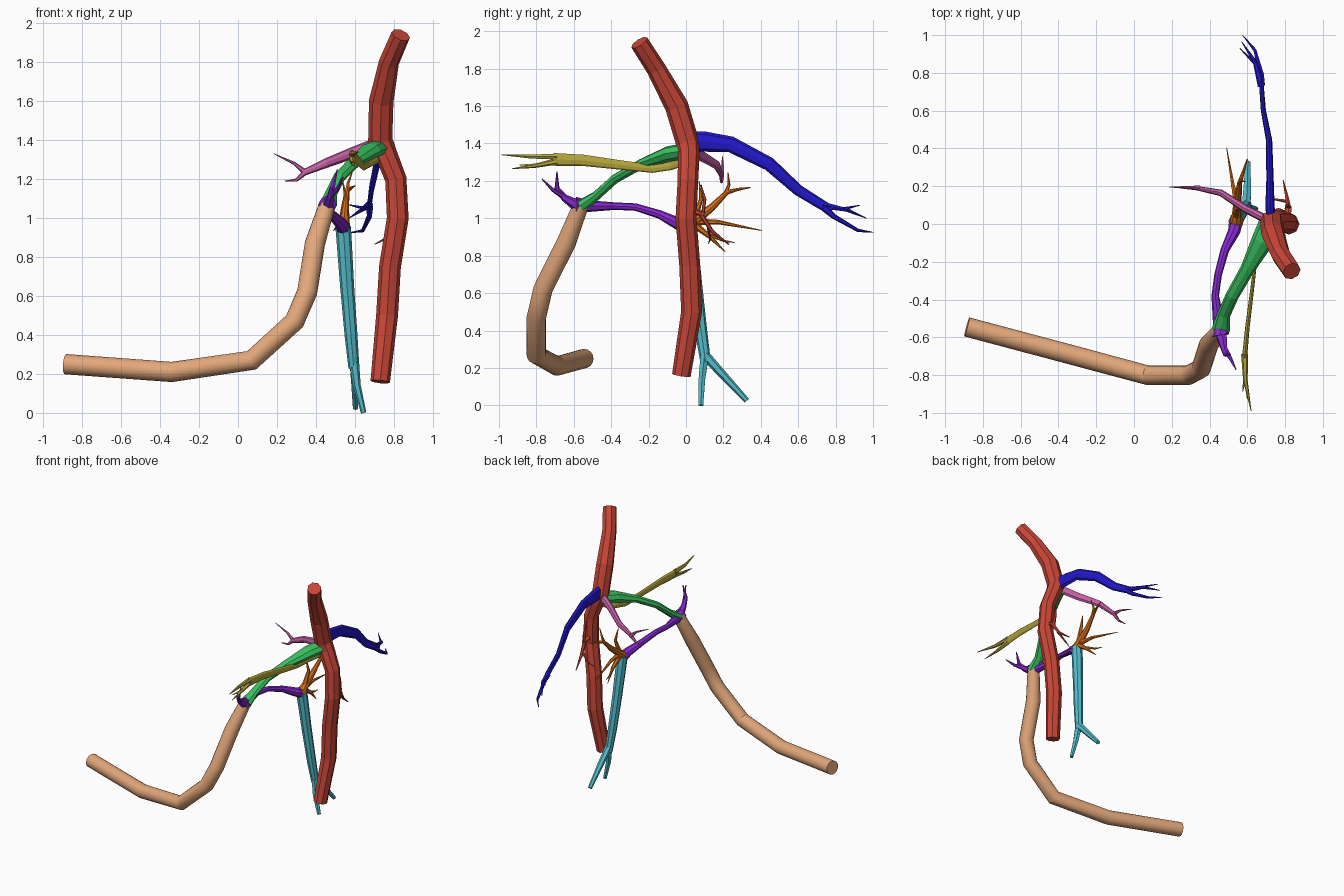
import bpy, bmesh, math
from mathutils import Vector


def srgb(c):
    return tuple((v / 255) ** 2.2 for v in c) + (1.0,)


def tube(bm, pts, sides=8, flat=1.0):
    """Lofted tube through (x, y, z, radius); flat = horizontal width / height."""
    ps = [Vector(p[:3]) for p in pts]
    tans = []
    for i in range(len(ps)):
        t = Vector((0, 0, 0))
        if i > 0:
            t += (ps[i] - ps[i - 1]).normalized()
        if i < len(ps) - 1:
            t += (ps[i + 1] - ps[i]).normalized()
        tans.append(t.normalized())
    axes = [Vector((0, 0, 1)), Vector((0, 1, 0)), Vector((1, 0, 0))]
    ref = axes[0] if flat != 1 else min(axes, key=lambda a: max(abs(a.dot(t)) for t in tans))
    rings = []
    for p, t, q in zip(ps, tans, pts):
        u = t.cross(ref).normalized()
        v = u.cross(t)
        rings.append([bm.verts.new(p + q[3] * (u * math.cos(a) * flat + v * math.sin(a)))
                      for a in (2 * math.pi * k / sides for k in range(sides))])
    for a, b in zip(rings, rings[1:]):
        for k in range(sides):
            n = (k + 1) % sides
            bm.faces.new((a[k], a[n], b[n], b[k]))
    bm.faces.new(rings[0])
    bm.faces.new(rings[-1])


def vessel(name, color, main, twigs=(), sides=8, flat=1.0):
    bm = bmesh.new()
    tube(bm, main, sides, flat)
    for t in twigs:
        tube(bm, t, 6)
    bmesh.ops.recalc_face_normals(bm, faces=bm.faces)
    me = bpy.data.meshes.new(name)
    bm.to_mesh(me)
    bm.free()
    ob = bpy.data.objects.new(name, me)
    bpy.context.collection.objects.link(ob)
    mat = bpy.data.materials.new(name + "_color")
    mat.diffuse_color = srgb(color)
    me.materials.append(mat)
    if sides > 10:
        bpy.context.view_layer.objects.active = ob
        ob.select_set(True)
        bpy.ops.object.shade_smooth_by_angle(angle=math.radians(30))
        ob.select_set(False)


# Upright main trunk with small rear twigs
vessel("main_trunk", (200, 72, 58),
       [(.835, -.25, 1.94, .05), (.775, -.16, 1.8, .052), (.735, -.05, 1.6, .063),
        (.73, .01, 1.4, .063), (.755, .015, 1.34, .058), (.81, .01, 1.2, .055),
        (.82, 0, 1.0, .056), (.78, .02, .75, .056), (.765, .03, .5, .056), (.73, -.025, .16, .05)],
       [[(.81, .02, 1.05, .025), (.82, .09, 1.02, .015), (.81, .1, 1.1, .009), (.80, .08, 1.18, .003)],
        [(.82, .08, 1.02, .014), (.81, .14, .93, .01), (.79, .23, .86, .003)],
        [(.81, .12, .95, .01), (.75, .13, .89, .006), (.70, .12, .865, .002)]])

# Broad curved lower vessel
vessel("curved_vessel", (226, 166, 122),
       [(.46, -.56, 1.075, .042), (.395, -.64, .87, .052), (.355, -.765, .62, .052),
        (.29, -.80, .47, .052), (.07, -.80, .27, .052), (-.34, -.69, .21, .052),
        (-.885, -.545, .25, .052)], sides=16)

# Bridge from trunk to curved vessel
vessel("upper_bridge", (60, 190, 95),
       [(.73, .03, 1.365, .042), (.68, -.09, 1.345, .042), (.60, -.24, 1.29, .027),
        (.52, -.38, 1.21, .025), (.475, -.48, 1.12, .025), (.46, -.56, 1.065, .035)], flat=1.4)

# Arched lower link with forked front twig
vessel("lower_link", (135, 45, 210),
       [(.46, -.59, 1.07, .045), (.45, -.53, 1.065, .032), (.43, -.38, 1.065, .02),
        (.445, -.27, 1.06, .02), (.48, -.14, 1.02, .023), (.53, -.04, .97, .033), (.54, .015, .945, .037)],
       [[(.46, -.57, 1.06, .035), (.475, -.65, 1.11, .02), (.485, -.69, 1.16, .014), (.51, -.69, 1.25, .003)],
        [(.48, -.66, 1.12, .016), (.51, -.71, 1.15, .01), (.54, -.77, 1.21, .003)]])

# Branching cluster
vessel("fan_branches", (218, 112, 30),
       [(.54, 0, .95, .037), (.545, .05, .99, .027), (.55, .14, 1.06, .02),
        (.56, .22, 1.14, .013), (.58, .28, 1.155, .008), (.60, .345, 1.165, .003)],
       [[(.56, .21, 1.13, .012), (.565, .23, 1.18, .008), (.59, .225, 1.245, .002)],
        [(.545, .04, .98, .02), (.53, .17, .98, .012), (.49, .405, .935, .002)],
        [(.545, .04, .97, .02), (.545, .13, .90, .012), (.53, .21, .82, .002)],
        [(.54, .13, .91, .01), (.52, .2, .88, .006), (.51, .26, .87, .002)],
        [(.545, .04, .99, .02), (.555, .08, 1.1, .011), (.535, .07, 1.2, .002)]])

# Downward vessel with split foot
vessel("forked_lower_vessel", (85, 190, 205),
       [(.54, .015, .955, .04), (.56, .05, .65, .036), (.58, .08, .4, .033), (.595, .105, .23, .028)],
       [[(.595, .10, .27, .026), (.61, .085, .14, .02), (.645, .08, 0, .014)],
        [(.595, .10, .27, .026), (.60, .2, .16, .022), (.603, .325, .025, .015)]])

# Flattened rear vessel
vessel("rear_vessel", (40, 30, 205),
       [(.725, .02, 1.41, .055), (.72, .1, 1.41, .054), (.72, .24, 1.395, .043), (.715, .445, 1.29, .037),
        (.685, .6, 1.15, .03), (.675, .73, 1.07, .027), (.67, .78, 1.045, .022)],
       [[(.675, .73, 1.07, .02), (.64, .86, 1.045, .011), (.57, .965, 1.0, .002)],
        [(.65, .84, 1.05, .01), (.56, .93, 1.07, .002)],
        [(.675, .74, 1.055, .02), (.675, .79, 1.01, .014), (.64, .92, .935, .009), (.575, 1.0, .925, .002)]],
       flat=.45)

# Side vessel with forked tip
vessel("side_vessel", (205, 100, 170),
       [(.73, .01, 1.375, .035), (.67, .04, 1.365, .032), (.59, .08, 1.335, .03),
        (.46, .165, 1.285, .025), (.33, .19, 1.23, .016)],
       [[(.345, .19, 1.235, .015), (.29, .195, 1.28, .008), (.185, .195, 1.33, .002)],
        [(.345, .19, 1.235, .015), (.30, .19, 1.195, .009), (.24, .19, 1.19, .002)]], flat=.7)

# Long thin front vessel
vessel("front_vessel", (178, 163, 62),
       [(.73, .01, 1.31, .022), (.67, -.08, 1.28, .022), (.645, -.18, 1.265, .022), (.625, -.35, 1.285, .025),
        (.60, -.55, 1.31, .03), (.585, -.71, 1.315, .034)],
       [[(.585, -.69, 1.33, .018), (.59, -.83, 1.33, .012), (.62, -.99, 1.34, .002)],
        [(.585, -.69, 1.305, .018), (.59, -.81, 1.28, .011), (.60, -.93, 1.265, .002)],
        [(.59, -.79, 1.285, .01), (.575, -.89, 1.285, .002)]], flat=.4)
